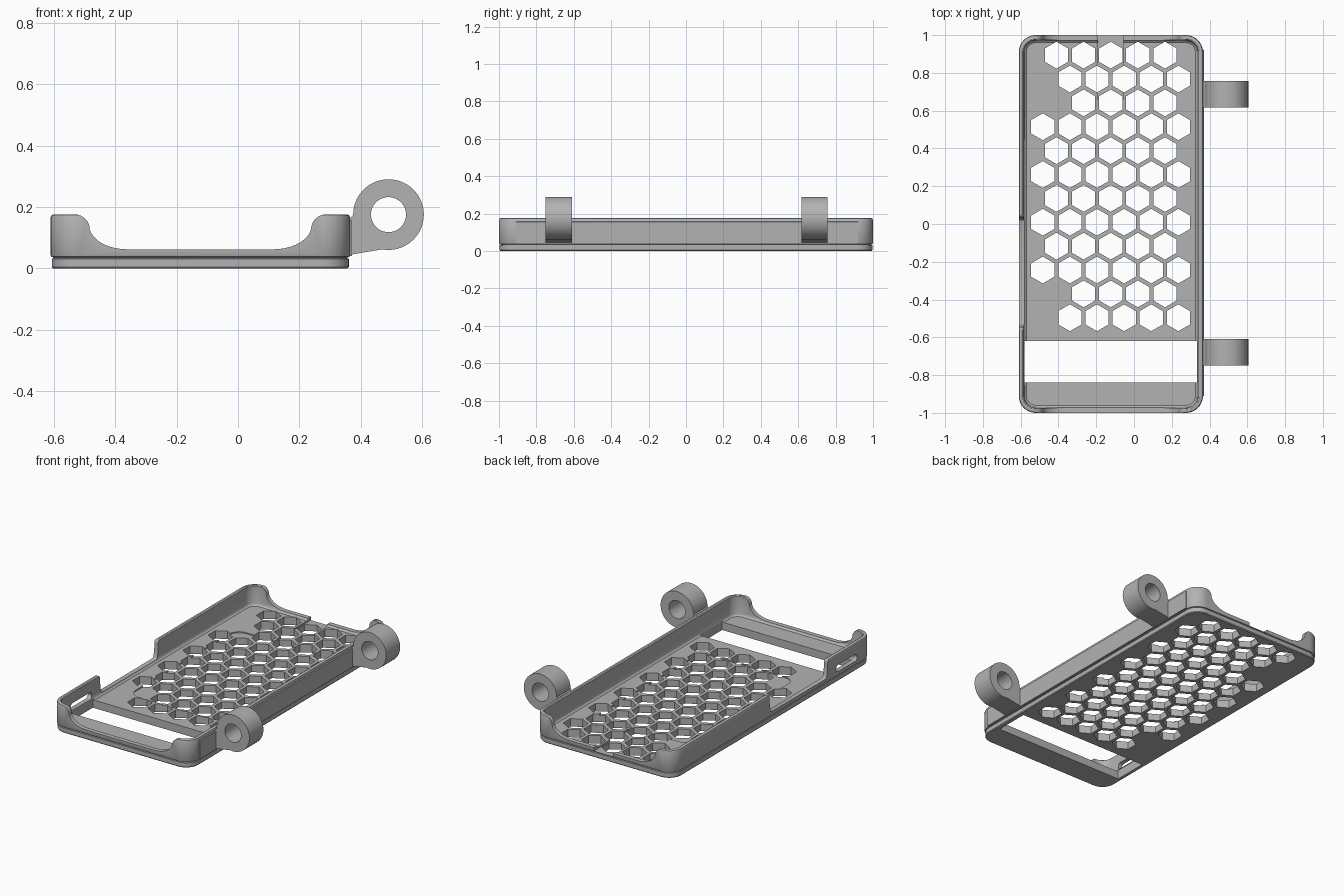
import bpy, bmesh, math
from mathutils import Vector

if "Cube" in bpy.data.objects:
    bpy.data.objects.remove(bpy.data.objects["Cube"])

grey = bpy.data.materials.new("plain grey")
grey.use_nodes = True
COLOUR = (0.45, 0.45, 0.45, 1)
grey.diffuse_color = COLOUR
grey.node_tree.nodes["Principled BSDF"].inputs["Base Color"].default_value = COLOUR

# Tray outline
X0, X1, Y0, Y1, R = -0.61, 0.365, -1.0, 1.0, 0.09
MID = (X0 + X1) / 2


def make(name, bm):
    bmesh.ops.recalc_face_normals(bm, faces=bm.faces[:])
    mesh = bpy.data.meshes.new(name)
    bm.to_mesh(mesh)
    bm.free()
    mesh.materials.append(grey)
    ob = bpy.data.objects.new(name, mesh)
    bpy.context.collection.objects.link(ob)
    return ob


def rounded_rect(x0, x1, y0, y1, r, seg=10):
    corners = [(x1 - r, y1 - r), (x0 + r, y1 - r), (x0 + r, y0 + r), (x1 - r, y0 + r)]
    return [(cx + r * math.cos(a), cy + r * math.sin(a))
            for k, (cx, cy) in enumerate(corners)
            for a in [(k + i / seg) * math.pi / 2 for i in range(seg + 1)]]


def loft(bm, rings):
    """Skin a stack of closed 3D outlines and cap both ends."""
    loops = [[bm.verts.new(p) for p in ring] for ring in rings]
    n = len(loops[0])
    for a, b in zip(loops, loops[1:]):
        for i in range(n):
            bm.faces.new((a[i], a[(i + 1) % n], b[(i + 1) % n], b[i]))
    bm.faces.new(loops[0][::-1])
    bm.faces.new(loops[-1])


def prism(bm, outline, axis, lo, hi):
    """Extrude a 2D outline along axis; outline is given in the other two axes."""
    def place(p, t):
        co = list(p)
        co.insert("xyz".index(axis), t)
        return Vector(co)
    loft(bm, [[place(p, t) for p in outline] for t in (lo, hi)])


def prism_object(name, outline, axis, lo, hi):
    bm = bmesh.new()
    prism(bm, outline, axis, lo, hi)
    return make(name, bm)


def boolean(ob, cutter, operation="DIFFERENCE"):
    mod = ob.modifiers.new("cut", "BOOLEAN")
    mod.operation, mod.solver, mod.object = operation, "EXACT", cutter
    deps = bpy.context.evaluated_depsgraph_get()
    mesh = bpy.data.meshes.new_from_object(ob.evaluated_get(deps))
    ob.modifiers.clear()
    ob.data = mesh
    bpy.data.objects.remove(cutter)


def scoop(centre, half, low, top, r_top, r_low):
    """Opening with rounded shoulders and a curved foot on both sides."""
    h = top - low
    side = []
    for i in range(9):      # shoulder
        a = math.radians(75 * i / 8)
        side.append((half - r_top * math.sin(a), top - r_top * (1 - math.cos(a))))
    ex, ez = side[-1]
    foot = ez - low
    for i in range(1, 11):  # foot
        a = math.pi / 2 * i / 10
        side.append((ex - r_low * (1 - math.cos(a)), ez - foot * math.sin(a)))
    right = [(centre + u, z) for u, z in side]
    left = [(centre - u, z) for u, z in reversed(side)]
    return [(centre + half, top + h)] + right + left + [(centre - half, top + h)]


# Tray: inset from the outline and height, from underside over the rim to the floor
profile = [(0.008, 0), (0.004, 0.005), (0.004, 0.031), (0.009, 0.033), (0.009, 0.036),
           (0.002, 0.038), (0, 0.042), (0, 0.166), (0.003, 0.173), (0.009, 0.176),
           (0.02, 0.176), (0.026, 0.172), (0.027, 0.068), (0.031, 0.057), (0.04, 0.05)]
bm = bmesh.new()
loft(bm, [[(x, y, z) for x, y in
           rounded_rect(X0 + d, X1 - d, Y0 + d, Y1 - d, R - d)] for d, z in profile])
tray = make("tray", bm)

# Low openings in the end walls and in the long side wall
boolean(tray, prism_object("end_cut", scoop(MID, 0.41, 0.062, 0.176, 0.05, 0.125), "y", -1.2, 1.2))
boolean(tray, prism_object("side_cut", scoop(-0.255, 0.31, 0.062, 0.176, 0.02, 0.02), "x", -0.8, -0.54))

# Cross slot in the floor and small rounded window in the side wall
boolean(tray, prism_object("floor_slot", [(-0.582, -0.84), (0.335, -0.84), (0.335, -0.62),
                                          (-0.582, -0.62)], "z", -0.1, 0.058))
boolean(tray, prism_object("wall_window", rounded_rect(-0.84, -0.63, 0.062, 0.105, 0.02, 5),
                           "x", -0.8, -0.54))

# Shallow recess and cable channel
boolean(tray, prism_object("recess", rounded_rect(-0.455, 0.2, -0.44, 0.63, 0.07), "z", 0.043, 0.1))
boolean(tray, prism_object("channel", [(-0.19, 0.66), (-0.055, 0.66), (-0.055, 1.2),
                                       (-0.19, 1.2)], "z", 0.04, 0.1))

# Honeycomb holes: first column and count for each row, from the back
PITCH_X, PITCH_Y, HEX_R = 0.1436, 0.1264, 0.071
rows = [(1, 5), (1, 5), (2, 4), (0, 6), (1, 5), (0, 6), (1, 5), (0, 6), (1, 5), (0, 6), (2, 4), (1, 5)]
hexagon = [(HEX_R * math.sin(k * math.pi / 3), HEX_R * math.cos(k * math.pi / 3)) for k in range(6)]
bm = bmesh.new()
for row, (first, count) in enumerate(rows):
    start = -0.483 if row % 2 else -0.554
    for col in range(first, first + count):
        cx, cy = start + col * PITCH_X, 0.894 - row * PITCH_Y
        prism(bm, [(cx + x, cy + y) for x, y in hexagon], "z", -0.1, 0.1)
boolean(tray, make("honeycomb", bm))

# Mounting strip along the hinge side
strip = prism_object("mounting_strip", [(0.36, 0.04), (0.371, 0.04), (0.371, 0.155),
                                        (0.36, 0.16)], "y", -0.91, 0.92)

# Hinge rings with a wedge-shaped arm
CX, CZ, OUTER, INNER = 0.49, 0.175, 0.115, 0.057


def circle(r, n=64):
    return [(CX + r * math.cos(2 * math.pi * i / n), CZ + r * math.sin(2 * math.pi * i / n))
            for i in range(n)]


parts = [tray, strip]
for name, y in (("back_hinge_ring", 0.687), ("front_hinge_ring", -0.68)):
    lo, hi = y - 0.07, y + 0.07
    ring = prism_object(name, circle(OUTER), "y", lo, hi)
    arm = [(0.362, 0.044), (0.47, 0.062), (0.49, 0.12), (0.43, 0.175), (0.3755, 0.175), (0.362, 0.16)]
    boolean(ring, prism_object("arm", arm, "y", lo, hi), "UNION")
    boolean(ring, prism_object("bore", circle(INNER), "y", lo - 0.1, hi + 0.1))
    parts.append(ring)

# Smooth shading with sharp edges kept
bpy.ops.object.select_all(action="DESELECT")
for ob in parts:
    ob.select_set(True)
bpy.context.view_layer.objects.active = tray
bpy.ops.object.shade_smooth_by_angle(angle=math.radians(30))
